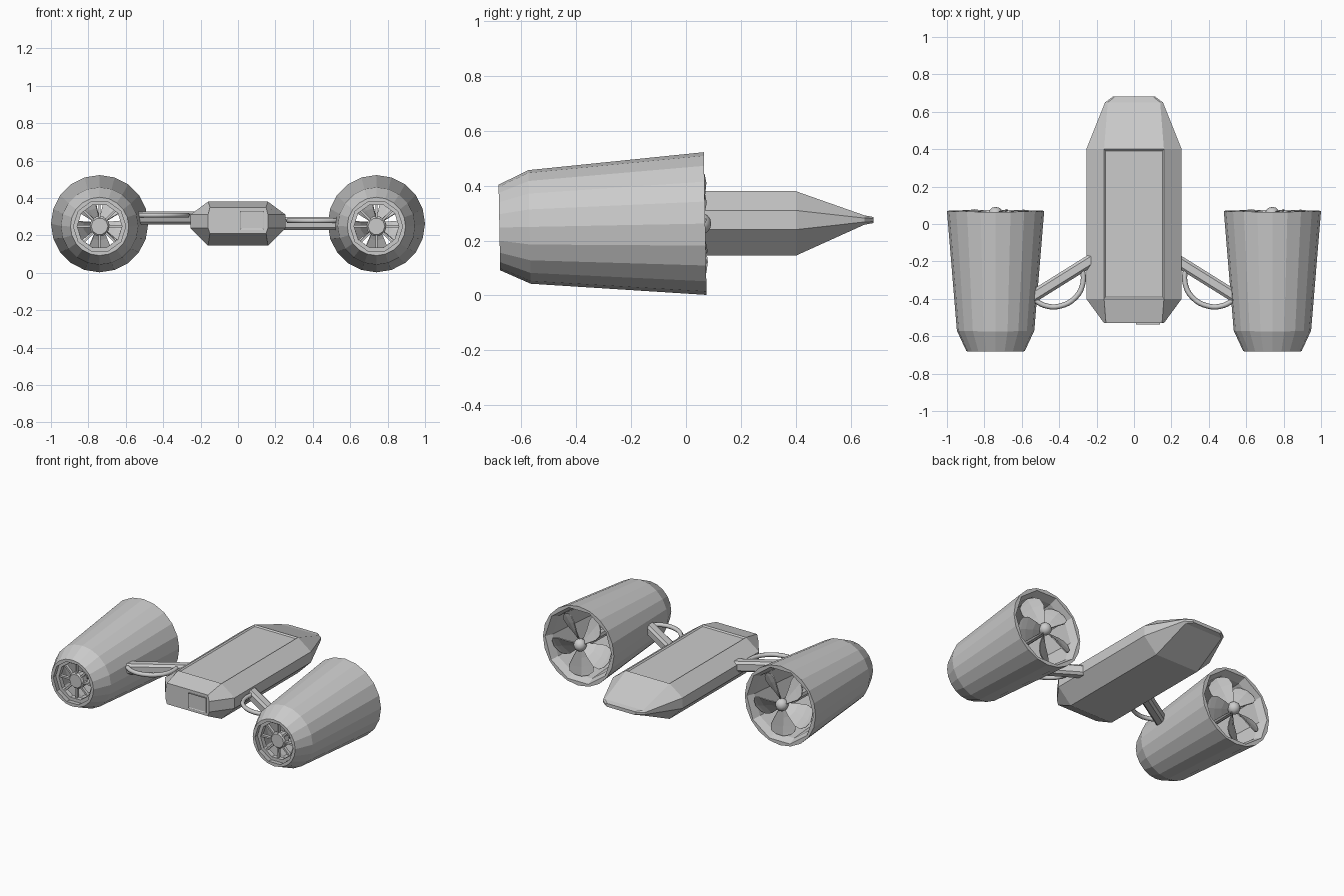
import bpy, bmesh
from math import sin, cos, pi, radians
from mathutils import Matrix, Vector

if "Cube" in bpy.data.objects:
    bpy.data.objects.remove(bpy.data.objects["Cube"])


def make(name, bm, matrix=Matrix()):
    bmesh.ops.recalc_face_normals(bm, faces=bm.faces)
    bm.transform(matrix)
    me = bpy.data.meshes.new(name)
    bm.to_mesh(me)
    bm.free()
    ob = bpy.data.objects.new(name, me)
    bpy.context.collection.objects.link(ob)
    return ob


def loft(bm, rings, caps=True, loop=False):
    rv = [[bm.verts.new(p) for p in ring] for ring in rings]
    n = len(rv[0])
    pairs = list(zip(rv, rv[1:])) + ([(rv[-1], rv[0])] if loop else [])
    for a, b in pairs:
        for i in range(n):
            bm.faces.new((a[i], a[(i + 1) % n], b[(i + 1) % n], b[i]))
    if caps and not loop:
        bm.faces.new(rv[0])
        bm.faces.new(rv[-1])


def ring(y, r, n, decagon=False):
    # a 20-point ring can be flattened onto ten sides
    return [(r * k * cos(a), y, r * k * sin(a)) for i in range(n)
            for a in [2 * pi * i / n]
            for k in [cos(pi / 10) if decagon and i % 2 else 1]]


# central body: octagonal sections along y
def section(y, w_in, w_out, z0, z1, z2, z3):
    return [(-w_in, y, z3), (w_in, y, z3), (w_out, y, z2), (w_out, y, z1),
            (w_in, y, z0), (-w_in, y, z0), (-w_out, y, z1), (-w_out, y, z2)]


bm = bmesh.new()
loft(bm, [section(-0.53, 0.15, 0.16, 0.21, 0.24, 0.31, 0.35),
          section(-0.40, 0.16, 0.255, 0.145, 0.24, 0.31, 0.38),
          section(0.40, 0.16, 0.255, 0.145, 0.24, 0.31, 0.38),
          section(0.65, 0.14, 0.155, 0.258, 0.268, 0.282, 0.292),
          section(0.683, 0.10, 0.11, 0.264, 0.269, 0.281, 0.286)])
top = [f for f in bm.faces if abs(f.calc_center_median().z - 0.38) < 1e-4]
bmesh.ops.recalc_face_normals(bm, faces=bm.faces)
bmesh.ops.inset_region(bm, faces=top, thickness=0.012, depth=-0.008)
make("body", bm)

# hatch on the front end
bm = bmesh.new()
bmesh.ops.create_cube(bm, size=1, matrix=Matrix.Translation((0.075, -0.53, 0.28))
                      @ Matrix.Diagonal((0.13, 0.012, 0.10, 1)))
face = [f for f in bm.faces if f.normal.y < -0.9]
bmesh.ops.inset_region(bm, faces=face, thickness=0.008, depth=-0.003)
make("front_hatch", bm)


def engine(side, label):
    m = Matrix.Translation((0.74 * side, -0.3, 0.255)) @ Matrix.Rotation(radians(1.1), 4, 'X') \
        @ Matrix.Translation((0, 0.3, 0))

    # hollow housing with a ten-sided bore
    bm = bmesh.new()
    loft(bm, [ring(0.07, 0.26, 20), ring(-0.57, 0.207, 20), ring(-0.68, 0.156, 20),
              ring(-0.68, 0.14, 20, True), ring(-0.62, 0.15, 20, True),
              ring(-0.50, 0.185, 20, True), ring(0.02, 0.225, 20, True),
              ring(0.07, 0.245, 20, True)], loop=True)
    make(label + "_engine_housing", bm, m)

    # shaft and rear hub
    bm = bmesh.new()
    loft(bm, [ring(-0.645, 0.045, 10), ring(-0.635, 0.055, 10), ring(-0.60, 0.055, 10),
              ring(-0.56, 0.03, 10), ring(0.05, 0.03, 10)])
    make(label + "_shaft", bm, m)

    # rear spoked grille
    bm = bmesh.new()
    loft(bm, [ring(-0.65, 0.142, 20, True), ring(-0.65, 0.12, 20, True),
              ring(-0.62, 0.12, 20, True), ring(-0.62, 0.148, 20, True)], loop=True)
    for i in range(8):
        bmesh.ops.create_cube(bm, size=1, matrix=Matrix.Rotation(i * pi / 4, 4, 'Y')
                              @ Matrix.Translation((0.086, -0.63, 0))
                              @ Matrix.Diagonal((0.085, 0.02, 0.012, 1)))
    make(label + "_rear_grille", bm, m)

    # fan hub
    bm = bmesh.new()
    bmesh.ops.create_uvsphere(bm, u_segments=12, v_segments=8, radius=0.04,
                              matrix=Matrix.Translation((0, 0.052, 0)))
    hub = make(label + "_fan_hub", bm, m)
    for p in hub.data.polygons:
        p.use_smooth = True

    # five pitched petal blades
    bm = bmesh.new()
    for i in range(5):
        rot = Matrix.Rotation(2 * pi * i / 5 + pi / 2, 4, 'Y')
        rows = []
        for r, w, pitch in [(0.025, 0.018, 50), (0.09, 0.05, 40), (0.15, 0.075, 32),
                            (0.19, 0.072, 28), (0.212, 0.045, 25)]:
            a = radians(pitch)
            rows.append([bm.verts.new(rot @ Vector((r - 0.012 * abs(t), 0.035 + t * w * sin(a),
                                                   t * w * cos(a)))) for t in (-1, 0, 1)])
        for a, b in zip(rows, rows[1:]):
            for j in (0, 1):
                bm.faces.new((a[j], a[j + 1], b[j + 1], b[j]))
    fan = make(label + "_fan_blades", bm, m)
    mod = fan.modifiers.new("thickness", 'SOLIDIFY')
    mod.thickness = 0.006
    mod.offset = 0


def arm(label, start, end):
    # chamfered bar joining body and engine
    a, b = Vector(start), Vector(end)
    d = b - a
    bm = bmesh.new()
    bmesh.ops.create_cube(bm, size=1, matrix=Matrix.Diagonal((0.065, d.length, 0.07, 1)))
    edges = [e for e in bm.edges if abs(e.verts[0].co.y - e.verts[1].co.y) > 0.1]
    bmesh.ops.bevel(bm, geom=edges, offset=0.014, segments=1, affect='EDGES')
    make(label + "_arm", bm, Matrix.Translation((a + b) / 2) @ d.to_track_quat('Y', 'Z').to_matrix().to_4x4())


def hose(label, points):
    cu = bpy.data.curves.new(label + "_hose", 'CURVE')
    cu.dimensions = '3D'
    cu.bevel_depth = 0.014
    cu.bevel_resolution = 1
    cu.resolution_u = 4
    sp = cu.splines.new('BEZIER')
    sp.bezier_points.add(len(points) - 1)
    for bp, p in zip(sp.bezier_points, points):
        bp.co = p
        bp.handle_left_type = bp.handle_right_type = 'AUTO'
    bpy.context.collection.objects.link(bpy.data.objects.new(label + "_hose", cu))


# both sides; the two arms sit at slightly different heights
for s, label, z in ((-1, "left", 0.293), (1, "right", 0.263)):
    engine(s, label)
    arm(label, (0.215 * s, -0.185, z), (0.56 * s, -0.40, z))
    hose(label, [(s * x, y, z + 0.015) for x, y in
                 [(0.54, -0.40), (0.48, -0.435), (0.40, -0.44), (0.31, -0.39),
                  (0.272, -0.31), (0.28, -0.22)]])
